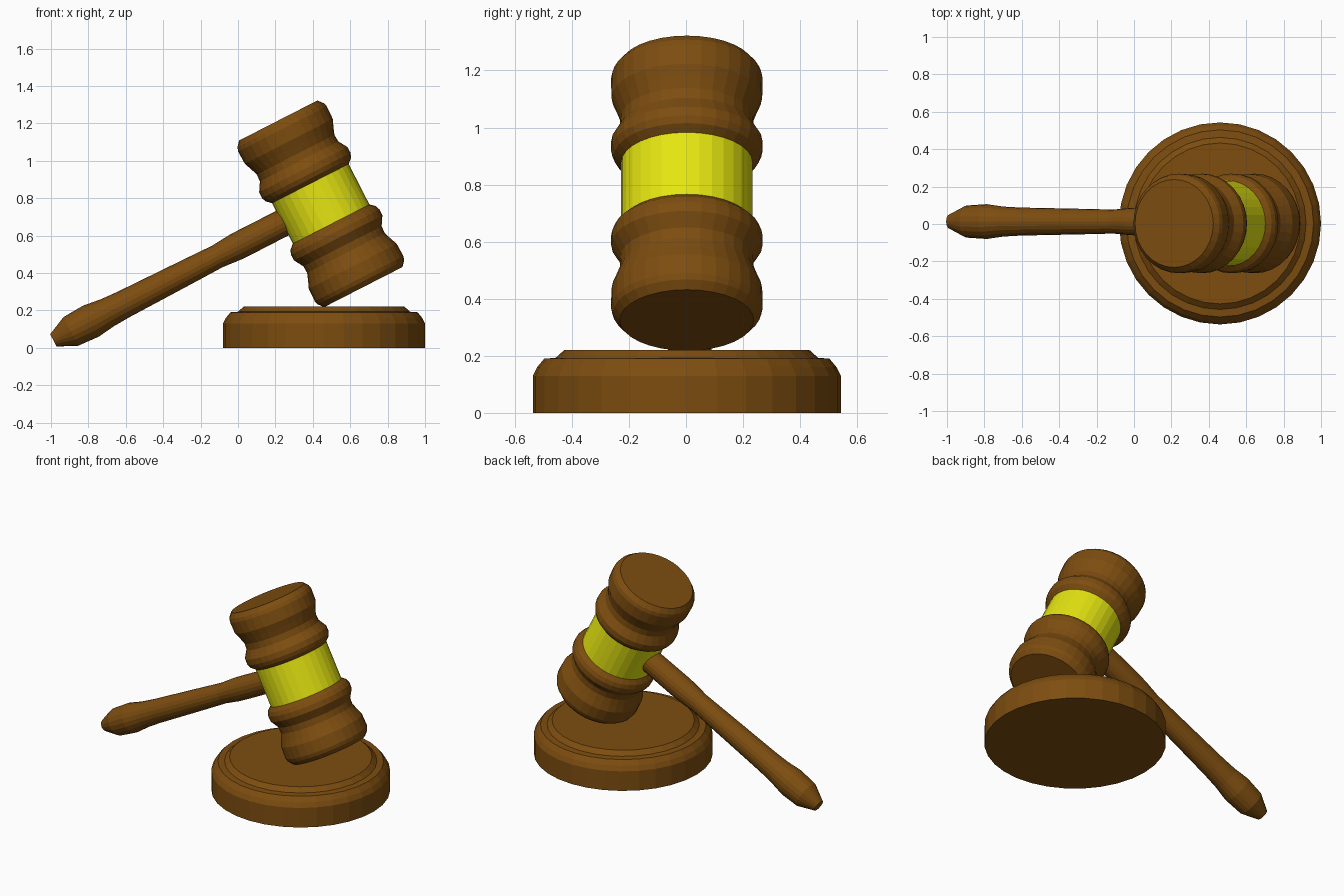
import bpy, bmesh
from math import sin, cos, pi, radians

cube = bpy.data.objects.get("Cube")
if cube:
    bpy.data.objects.remove(cube, do_unlink=True)


def material(name, rgb):
    mat = bpy.data.materials.new(name)
    mat.use_nodes = True
    colour = (*rgb, 1)
    mat.diffuse_color = colour
    mat.node_tree.nodes["Principled BSDF"].inputs["Base Color"].default_value = colour
    return mat


wood = material("brown wood", (0.205, 0.074, 0.005))
brass = material("yellow brass", (0.79, 0.79, 0.006))


def turned(name, profile, mat, sides, location, tilt=0):
    """Lathe a (radius, height) profile around its own z, then tilt it about y."""
    bm = bmesh.new()
    rings = []
    for r, h in profile:
        rings.append([bm.verts.new((r * cos(2 * pi * i / sides),
                                    r * sin(2 * pi * i / sides), h))
                      for i in range(sides)])
    for low, high in zip(rings, rings[1:]):
        for i in range(sides):
            j = (i + 1) % sides
            bm.faces.new((low[i], low[j], high[j], high[i]))
    bm.faces.new(rings[0][::-1])
    bm.faces.new(rings[-1])
    bmesh.ops.recalc_face_normals(bm, faces=bm.faces)
    mesh = bpy.data.meshes.new(name)
    bm.to_mesh(mesh)
    bm.free()
    mesh.materials.append(mat)
    obj = bpy.data.objects.new(name, mesh)
    obj.location = location
    obj.rotation_euler.y = radians(tilt)
    bpy.context.scene.collection.objects.link(obj)
    return obj


TILT = -27.1
HEAD = (0.4425, 0.003, 0.77)

# Round sounding block with a bevelled rim and raised top
turned("sounding_block",
       [(0.54, 0), (0.54, 0.13), (0.525, 0.16), (0.5, 0.19), (0.46, 0.193), (0.43, 0.22)],
       wood, 32, (0.46, 0.003, 0))

# Two turned head ends, from the band outwards
head_end = [(0.228, 0.12), (0.256, 0.145), (0.266, 0.17), (0.265, 0.205),
            (0.235, 0.255), (0.233, 0.295), (0.248, 0.336), (0.264, 0.375),
            (0.266, 0.45), (0.259, 0.472), (0.235, 0.5)]
for name, side in (("upper_head", 1), ("lower_head", -1)):
    turned(name, [(r, side * h) for r, h in head_end], wood, 32, HEAD, TILT)

# Metal band around the middle
turned("head_band", [(0.23, -0.128), (0.23, 0.128)], brass, 32, HEAD, TILT)

# Handle, running from inside the head down to its tapered grip
turned("handle",
       [(0.073, 0.1), (0.074, 0.45), (0.073, 0.51), (0.064, 0.62), (0.068, 0.8),
        (0.075, 1.18), (0.08, 1.28), (0.093, 1.38), (0.086, 1.5), (0.037, 1.605)],
       wood, 20, (0.4415, 0.013, 0.771), TILT - 90)
